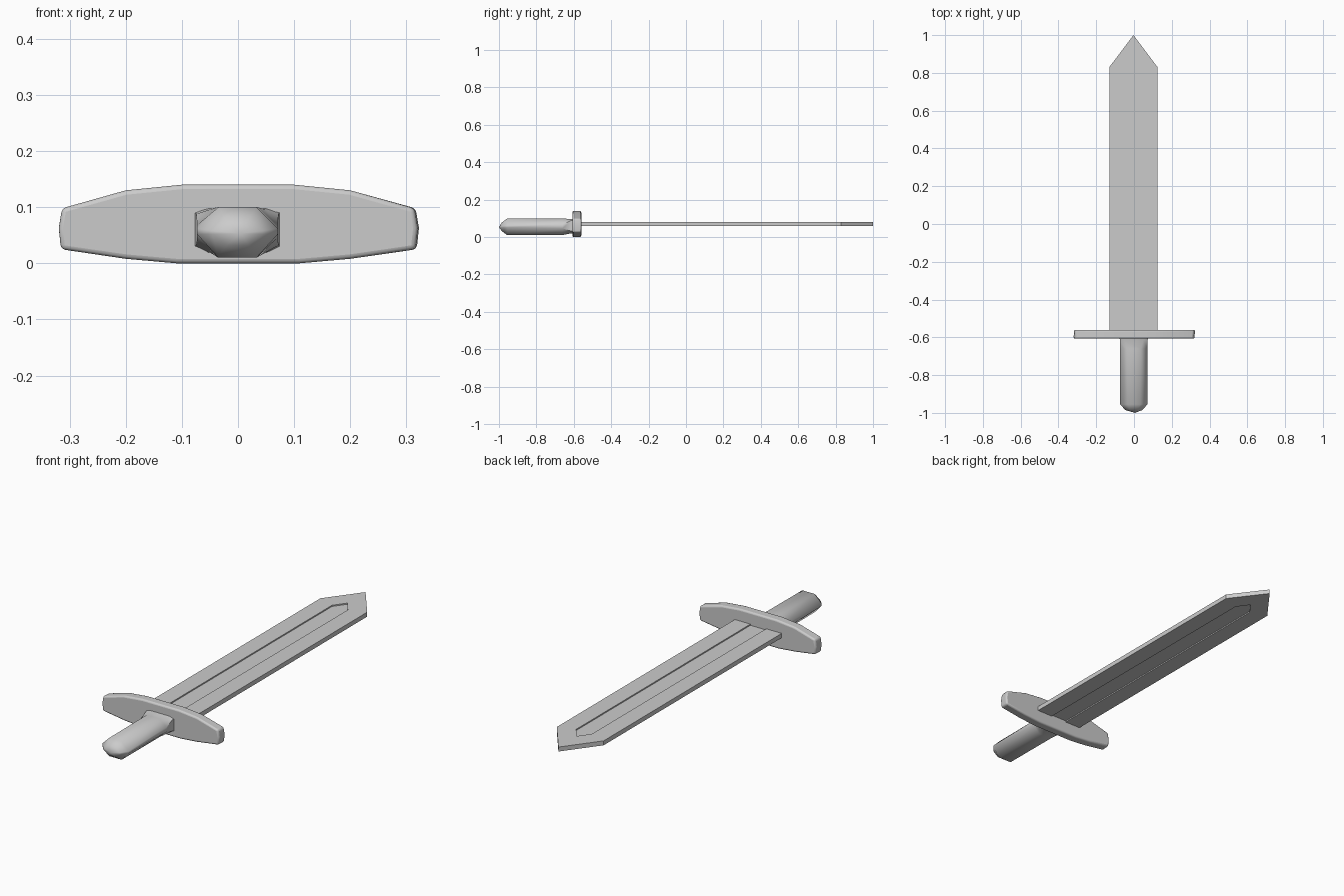
import bpy, bmesh

if "Cube" in bpy.data.objects:
    bpy.data.objects.remove(bpy.data.objects["Cube"])


def mesh_object(name, bm):
    bmesh.ops.recalc_face_normals(bm, faces=bm.faces[:])
    mesh = bpy.data.meshes.new(name)
    bm.to_mesh(mesh)
    bm.free()
    obj = bpy.data.objects.new(name, mesh)
    bpy.context.collection.objects.link(obj)
    return obj


def prism(name, outline, depth):
    """Closed outline of 3D points, extruded by the depth vector."""
    bm = bmesh.new()
    face = bm.faces.new([bm.verts.new(p) for p in outline])
    ext = bmesh.ops.extrude_face_region(bm, geom=[face])["geom"]
    moved = [v for v in ext if isinstance(v, bmesh.types.BMVert)]
    bmesh.ops.translate(bm, vec=depth, verts=moved)
    return mesh_object(name, bm)


def smooth(obj, angle):
    bpy.ops.object.select_all(action='DESELECT')
    obj.select_set(True)
    bpy.context.view_layer.objects.active = obj
    bpy.ops.object.shade_smooth_by_angle(angle=angle)


def pointed_strip(half, start, shoulder, tip, z):
    cx = -0.003
    return [(cx - half, start, z), (cx + half, start, z), (cx + half, shoulder, z),
            (cx, tip, z), (cx - half, shoulder, z)]


# Blade: flat pointed plate with a shallow fuller on each side
blade = prism("blade", pointed_strip(0.128, -0.585, 0.83, 1.0, 0.06), (0, 0, 0.022))
for side, z in (("upper", 0.076), ("lower", 0.046)):
    cutter = prism(side + "_fuller_cutter",
                   pointed_strip(0.043, -0.62, 0.80, 0.858, z), (0, 0, 0.02))
    cutter.hide_render = True
    cutter.hide_set(True)
    cut = blade.modifiers.new(side + "_fuller", 'BOOLEAN')
    cut.operation = 'DIFFERENCE'
    cut.solver = 'EXACT'
    cut.object = cutter

# Crossguard: tapered bar with softened edges
half_top = [(0.10, 0.14), (0.20, 0.13), (0.314, 0.098), (0.32, 0.063),
            (0.316, 0.025), (0.20, 0.008), (0.11, 0.0)]
profile = half_top + [(-x, z) for x, z in reversed(half_top)]
guard = prism("crossguard", [(x, -0.607, z) for x, z in profile], (0, 0.047, 0))
for v in guard.data.vertices:
    if abs(v.co.x) > 0.3 and v.co.y > -0.58:
        v.co.x += 0.003
bevel = guard.modifiers.new("soft_edges", 'BEVEL')
bevel.width = 0.008
bevel.segments = 3
bevel.limit_method = 'ANGLE'
bevel.angle_limit = 0.7
smooth(guard, 0.9)

# Grip: faceted loft, y / half width / flat half width / z low, side low, side high, top
sections = [(-0.985, 0.045, 0.020, 0.032, 0.052, 0.058, 0.078),
            (-0.955, 0.072, 0.034, 0.010, 0.052, 0.062, 0.100),
            (-0.660, 0.072, 0.036, 0.011, 0.046, 0.068, 0.100),
            (-0.615, 0.073, 0.050, 0.020, 0.032, 0.088, 0.096),
            (-0.590, 0.080, 0.055, 0.018, 0.028, 0.094, 0.100)]
bm = bmesh.new()
rings = []
for y, w, f, z0, z1, z2, z3 in sections:
    ring = [(f, z0), (w, z1), (w, z2), (f, z3), (-f, z3), (-w, z2), (-w, z1), (-f, z0)]
    rings.append([bm.verts.new((x - 0.001, y, z)) for x, z in ring])
for a, b in zip(rings, rings[1:]):
    for i in range(8):
        j = (i + 1) % 8
        bm.faces.new((a[i], a[j], b[j], b[i]))
pole = bm.verts.new((0.005, -1.0, 0.053))
for i in range(8):
    bm.faces.new((pole, rings[0][(i + 1) % 8], rings[0][i]))
bm.faces.new(rings[-1])
grip = mesh_object("grip", bm)
smooth(grip, 0.85)
